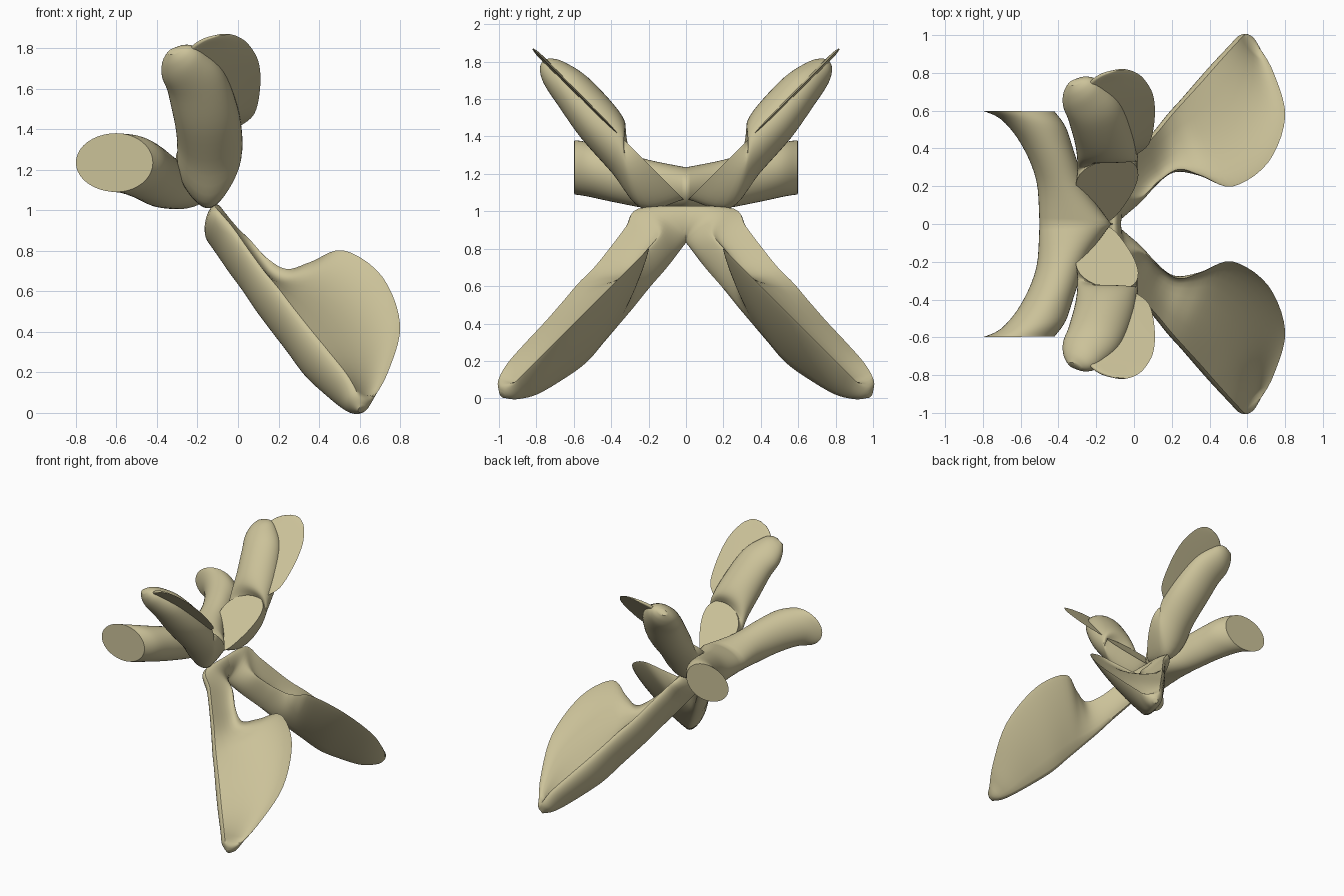
import bpy, bmesh, math
from mathutils import Vector

cube = bpy.data.objects.get("Cube")
if cube:
    bpy.data.objects.remove(cube)

SIDES = 40
STEPS = 5

tan = bpy.data.materials.new("tan")
tan.use_nodes = True
tan.diffuse_color = (0.6, 0.54, 0.32, 1)
tan.node_tree.nodes["Principled BSDF"].inputs["Base Color"].default_value = tan.diffuse_color


def smooth_stations(stations):
    """Fill in between the stations with a Catmull-Rom curve."""
    padded = [stations[0]] + stations + [stations[-1]]
    result = []
    for a, b, c, d in zip(padded, padded[1:], padded[2:], padded[3:]):
        for i in range(STEPS):
            t = i / STEPS
            result.append([
                q + t / 2 * (r - p + t * (2 * p - 5 * q + 4 * r - s + t * (3 * (q - r) + s - p)))
                for p, q, r, s in zip(a, b, c, d)])
    result.append(stations[-1])
    return result


def section(station, top_pinch, low_pinch, bow):
    """Loop in local (x, along, up): an ellipse, or a teardrop where the blade is wide."""
    xc, sc, xe, se, back, half, lift, slant = station
    centre = Vector((xc, sc, lift))
    reach = Vector((xe - xc, se - sc, 0))
    blade = 0
    if top_pinch:
        # The blade edge settles onto the petal plane as the blade widens
        blade = max(0, min(1, (reach.length / max(back, 0.01) - 1) * 0.8))
        reach.z = -lift * blade
    thick = Vector((0, slant, half))
    loop = []
    for i in range(SIDES):
        angle = math.tau * i / SIDES
        c, s = math.cos(angle), math.sin(angle)
        # Slanted sections are egg shaped, narrow toward the hub
        egg = 1 + 2 * s * slant
        if c < 0:
            point = centre + reach.normalized() * back * c * egg + thick * s
        else:
            pinch = top_pinch if s > 0 else low_pinch
            taper = 1 - blade + blade * (1 - c) ** pinch
            point = centre + reach * c * egg + thick * s * taper
            if s > 0:
                point.z -= bow * half * blade * c * s * (1 - c) ** low_pinch
        loop.append(point)
    return loop


def loft(name, stations, origin, along, up, top_pinch=0, low_pinch=0, bow=0, cap_start=True):
    """Skin the sections, close the ends and mirror the part front to back."""
    origin, along, up = Vector(origin), Vector(along).normalized(), Vector(up).normalized()
    bm = bmesh.new()
    rings = []
    for station in smooth_stations(stations):
        ring = []
        for p in section(station, top_pinch, low_pinch, bow):
            ring.append(bm.verts.new(origin + Vector((p.x, 0, 0)) + along * p.y + up * p.z))
        rings.append(ring)
    for a, b in zip(rings, rings[1:]):
        for i in range(SIDES):
            j = (i + 1) % SIDES
            bm.faces.new((a[i], a[j], b[j], b[i]))
    if cap_start:
        bm.faces.new(rings[0])
    bm.faces.new(rings[-1])
    bmesh.ops.recalc_face_normals(bm, faces=bm.faces)
    mesh = bpy.data.meshes.new(name)
    bm.to_mesh(mesh)
    bm.free()
    mesh.materials.append(tan)
    obj = bpy.data.objects.new(name, mesh)
    bpy.context.collection.objects.link(obj)
    bpy.ops.object.select_all(action="DESELECT")
    obj.select_set(True)
    bpy.context.view_layer.objects.active = obj
    bpy.ops.object.shade_smooth_by_angle(angle=math.radians(40))
    mirror = obj.modifiers.new("mirror", "MIRROR")
    mirror.use_axis = (False, True, False)


# Each station: ridge x, ridge along, edge x, edge along, back radius, half thickness, lift, slant

# Lower petals: thin stem opening into a cupped blade
loft("lower_petals", [
    (-.11, .05, -.07, .03, .05, .07, -.05, -.07),
    (-.11, .15, -.05, .11, .06, .155, .035, .02),
    (-.03, .28, .05, .2, .06, .155, .015, 0),
    (.05, .42, .14, .33, .06, .15, 0, 0),
    (.13, .56, .24, .41, .07, .15, -.015, 0),
    (.2, .68, .36, .36, .08, .155, -.02, 0),
    (.27, .8, .52, .28, .08, .155, -.03, 0),
    (.36, .95, .71, .46, .08, .155, -.04, 0),
    (.45, 1.1, .8, .8, .07, .14, -.03, 0),
    (.54, 1.25, .74, 1.13, .06, .115, -.015, 0),
    (.59, 1.35, .66, 1.33, .05, .07, 0, 0),
    (.61, 1.39, .63, 1.38, .02, .02, 0, 0),
], (0, 0, 1), (0, -1, -1), (0, -1, 1), top_pinch=1.5, low_pinch=.4, bow=.65)

# Upper lobes: finger shapes with a slanted flat cut at the base
upper_frame = ((0, 0, 1.05), (0, -1, 1), (0, 1, 1))
loft("upper_lobes", [
    (-.14, .25, .01, .29, .16, 0, 0, .23),
    (-.14, .31, .01, .34, .155, .1, -.09, .17),
    (-.14, .46, .02, .46, .16, .12, -.05, .07),
    (-.16, .64, 0, .66, .16, .125, -.03, 0),
    (-.21, .84, -.07, .9, .15, .11, -.01, 0),
    (-.27, .96, -.17, 1.03, .13, .085, -.01, 0),
    (-.3, 1.02, -.23, 1.07, .09, .055, -.01, 0),
    (-.32, 1.05, -.28, 1.07, .03, .02, -.01, 0),
], *upper_frame)

# Upper blades: thin flat leaves growing out of the lobes
loft("upper_blades", [
    (-.1, .53, -.01, .5, .02, .012, 0, 0),
    (-.12, .64, .08, .6, .02, .012, 0, 0),
    (-.16, .8, .11, .8, .02, .012, 0, 0),
    (-.2, .95, .1, .97, .02, .012, 0, 0),
    (-.22, 1.05, .05, 1.09, .02, .012, 0, 0),
    (-.16, 1.12, 0, 1.14, .02, .01, 0, 0),
    (-.08, 1.155, -.04, 1.158, .02, .004, 0, 0),
], *upper_frame, top_pinch=.5, low_pinch=.5)

# Side horns: one tube meeting in the middle and flaring to flat oval ends
loft("side_horns", [
    (-.3, 0, -.12, 0, .2, .115, 1.12, 0),
    (-.38, .2, -.24, .17, .14, .13, 1.145, 0),
    (-.45, .39, -.31, .36, .15, .14, 1.19, 0),
    (-.53, .53, -.36, .51, .17, .145, 1.225, 0),
    (-.6, .597, -.42, .595, .2, .145, 1.235, 0),
], (0, 0, 0), (0, -1, 0), (0, 0, 1), cap_start=False)
